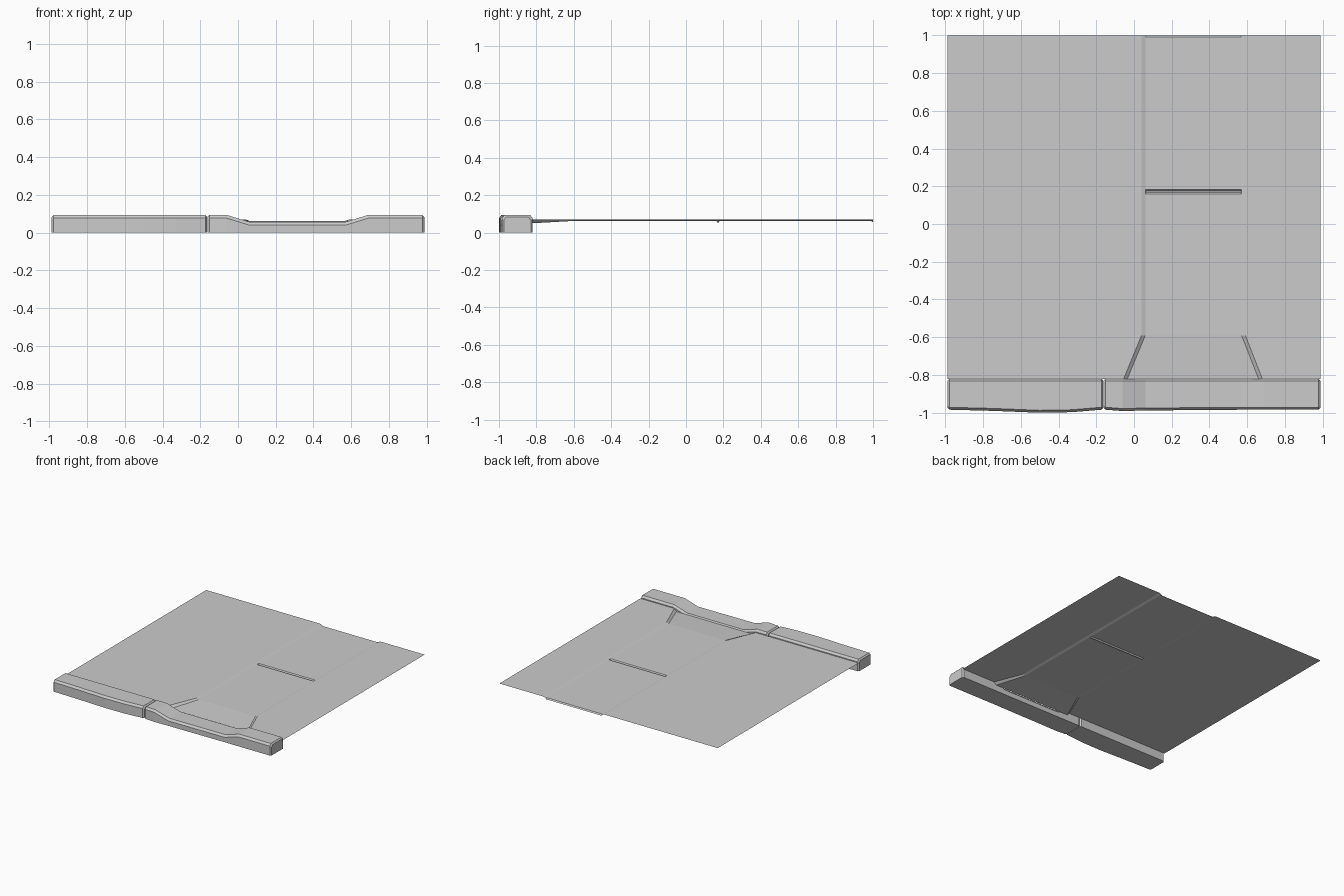
import bpy
import bmesh

if "Cube" in bpy.data.objects:
    bpy.data.objects.remove(bpy.data.objects["Cube"], do_unlink=True)

concrete = bpy.data.materials.new("light_grey_concrete")
concrete.use_nodes = True
GREY = (0.6, 0.6, 0.6, 1)
concrete.diffuse_color = GREY
concrete.node_tree.nodes["Principled BSDF"].inputs["Base Color"].default_value = GREY

HALF = 0.987    # half width of the slab
BACK = -0.82    # rear face of the kerb
EDGE = 0.013    # chamfer size


def loft(name, rows, closed=False):
    """Skin a list of point rows; closed rows become a capped solid."""
    bm = bmesh.new()
    grid = [[bm.verts.new(p) for p in row] for row in rows]
    n = len(rows[0])
    for r, s in zip(grid, grid[1:]):
        for i in range(n if closed else n - 1):
            j = (i + 1) % n
            bm.faces.new((r[i], r[j], s[j], s[i]))
    if closed:
        bm.faces.new(grid[0])
        bm.faces.new(grid[-1])
        bmesh.ops.recalc_face_normals(bm, faces=bm.faces)
    mesh = bpy.data.meshes.new(name)
    bm.to_mesh(mesh)
    bm.free()
    mesh.materials.append(concrete)
    obj = bpy.data.objects.new(name, mesh)
    bpy.context.collection.objects.link(obj)
    return obj


def kerb_section(x, top, front, inset=0.0):
    """Box section with chamfered upper edges."""
    f, b, t = front + inset, BACK - inset, top - inset
    return [(x, f, 0), (x, f, t - EDGE - 0.004), (x, f + EDGE, t),
            (x, b - EDGE, t), (x, b, t - EDGE - 0.004), (x, b, 0)]


def kerb(name, stations):
    """Stations are (x, top height, front y); both ends are chamfered."""
    (x0, t0, f0), (x1, t1, f1) = stations[0], stations[-1]
    c = 0.01
    rows = [kerb_section(x0, t0, f0, c), kerb_section(x0 + c, t0, f0)]
    rows += [kerb_section(*s) for s in stations[1:-1]]
    rows += [kerb_section(x1 - c, t1, f1), kerb_section(x1, t1, f1, c)]
    return loft(name, rows, closed=True)


# Plain kerb with a slightly bulging worn front
kerb("straight_kerb", [(-HALF, 0.094, -0.984), (-0.75, 0.094, -0.99),
                       (-0.5, 0.094, -1.0), (-0.33, 0.094, -0.997),
                       (-0.163, 0.094, -0.984)])

# Kerb lowered for the driveway
kerb("dropped_kerb", [(-0.161, 0.094, -0.984), (-0.06, 0.094, -0.991),
                      (0.06, 0.057, -0.988), (0.57, 0.057, -0.984),
                      (0.69, 0.094, -0.984), (HALF, 0.094, -0.984)])


def slab_row(y, left, right, floor, groove=0.0):
    """Pavement line with a shallow trough, optionally with a joint in it."""
    high, low, step, lip = 0.07, floor, 0.02, 0.004
    cut = floor - groove
    return [(-HALF, y, high), (left, y, high), (left + step, y, low),
            (left + step + lip, y, cut), (right - step - lip, y, cut),
            (right - step, y, low), (right, y, high), (HALF, y, high)]


# Pavement sheet: flared ramp at the kerb, then a trough with two joints
rows = [slab_row(BACK, -0.055, 0.68, 0.05)]
for y, depth in [(-0.59, 0), (0.16, 0), (0.168, 0.009), (0.174, 0.009),
                 (0.182, 0), (0.99, 0), (1.0, 0.009)]:
    rows.append(slab_row(y, 0.04, 0.59, 0.063, depth))
# Reverse each row's winding so the faces point upward
pavement = loft("pavement_slab", rows)
